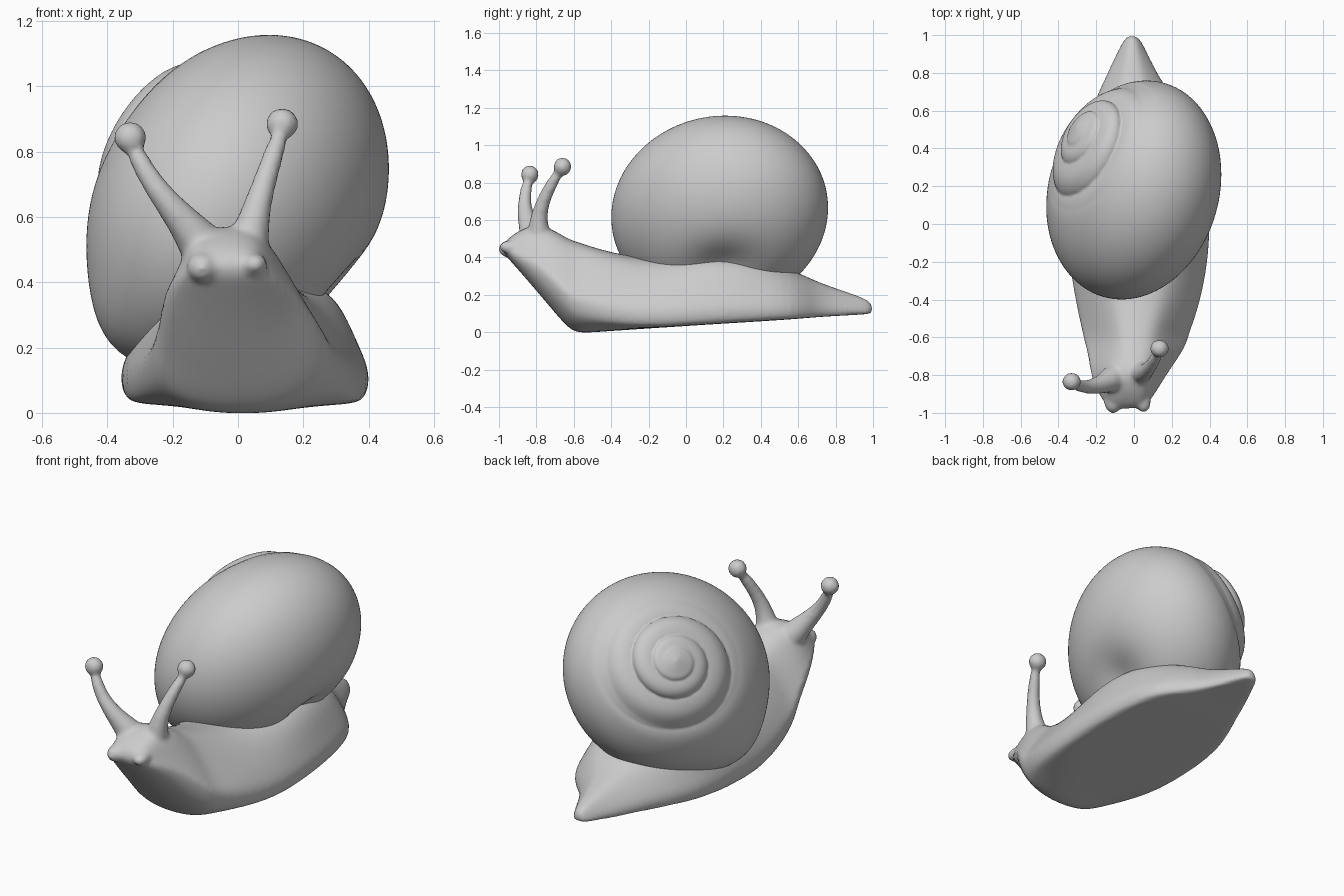
import bpy, bmesh
from math import sin, cos, pi, log2, exp
from mathutils import Vector, Matrix

if "Cube" in bpy.data.objects:
    bpy.data.objects.remove(bpy.data.objects["Cube"])


def finish(bm, name):
    bmesh.ops.recalc_face_normals(bm, faces=bm.faces)
    me = bpy.data.meshes.new(name)
    bm.to_mesh(me)
    bm.free()
    for p in me.polygons:
        p.use_smooth = True
    ob = bpy.data.objects.new(name, me)
    bpy.context.collection.objects.link(ob)
    return ob


def loft(bm, rings):
    """Skin a list of closed rings and cap both ends."""
    vs = [[bm.verts.new(p) for p in r] for r in rings]
    n = len(vs[0])
    for a, b in zip(vs, vs[1:]):
        for i in range(n):
            j = (i + 1) % n
            bm.faces.new((a[i], a[j], b[j], b[i]))
    bm.faces.new(vs[0])
    bm.faces.new(vs[-1])


def tube(bm, path, radii, sides=12):
    """Tapered tube along a path of points."""
    pts = [Vector(p) for p in path]
    rings = []
    for i, (p, r) in enumerate(zip(pts, radii)):
        d = (pts[min(i + 1, len(pts) - 1)] - pts[max(i - 1, 0)]).normalized()
        a = d.cross(Vector((0, 1, 0))).normalized()
        b = d.cross(a)
        rings.append([p + r * (cos(2 * pi * k / sides) * a + sin(2 * pi * k / sides) * b)
                      for k in range(sides)])
    loft(bm, rings)


def ball(bm, centre, size):
    m = Matrix.Translation(centre) @ Matrix.Diagonal((*size, 1))
    bmesh.ops.create_uvsphere(bm, u_segments=16, v_segments=10, radius=1, matrix=m)


# body: sections along y -> (y, centre x, base half width, top half width, bottom z, top z)
sections = [
    (-0.98, -0.04, 0.09, 0.07, 0.425, 0.475),
    (-0.92, -0.04, 0.14, 0.10, 0.36, 0.53),
    (-0.80, -0.03, 0.20, 0.11, 0.22, 0.59),
    (-0.70, 0.00, 0.24, 0.11, 0.10, 0.545),
    (-0.63, 0.01, 0.27, 0.12, 0.02, 0.50),
    (-0.58, 0.01, 0.28, 0.12, -0.01, 0.485),
    (-0.45, 0.02, 0.32, 0.15, 0.002, 0.44),
    (-0.20, 0.025, 0.37, 0.20, 0.02, 0.385),
    (0.10, 0.02, 0.385, 0.26, 0.04, 0.43),
    (0.35, 0.02, 0.36, 0.24, 0.055, 0.41),
    (0.58, 0.045, 0.28, 0.15, 0.07, 0.33),
    (0.69, 0.00, 0.19, 0.09, 0.08, 0.275),
    (0.80, -0.01, 0.13, 0.06, 0.087, 0.235),
    (0.95, -0.01, 0.06, 0.03, 0.095, 0.185),
    (1.00, -0.01, 0.028, 0.015, 0.10, 0.155),
]
# half profile: (blend from top width to base width, scale, height, extra height at rounded front)
half = [(1, 0.45, 0, 0), (1, 0.88, 0, 0.15), (1, 0.98, 0.02, 0.25), (1, 1.02, 0.22, 0.18),
        (1, 0.93, 0.42, 0.05), (0.5, 1.0, 0.66, 0), (0, 1.05, 0.88, 0), (0, 0.55, 1.0, 0)]


def section(y, cx, wb, wt, zb, zt):
    k_round = min(1.0, max(0.0, (-0.3 - y) / 0.3))
    right = [((wt + (wb - wt) * k) * s, zb + (zt - zb) * (v + e * k_round))
             for k, s, v, e in half]
    left = [(-x, z) for x, z in reversed(right)]
    return [(cx + x, y, z) for x, z in right + left]


bm = bmesh.new()
loft(bm, [section(*s) for s in sections])

# eye stalks with round tips
tube(bm, [(-0.08, -0.80, 0.47), (-0.14, -0.835, 0.555), (-0.205, -0.86, 0.63),
          (-0.275, -0.865, 0.72), (-0.33, -0.84, 0.83)], [0.09, 0.062, 0.044, 0.034, 0.03])
ball(bm, (-0.33, -0.835, 0.843), (0.052, 0.05, 0.05))
tube(bm, [(0.02, -0.78, 0.47), (0.04, -0.79, 0.555), (0.06, -0.785, 0.64),
          (0.095, -0.745, 0.75), (0.135, -0.67, 0.87)], [0.08, 0.058, 0.043, 0.034, 0.03])
ball(bm, (0.135, -0.66, 0.885), (0.052, 0.05, 0.05))

# short lower feelers on the snout
ball(bm, (-0.11, -0.94, 0.445), (0.05, 0.065, 0.048))
ball(bm, (0.05, -0.94, 0.455), (0.042, 0.062, 0.035))

body = finish(bm, "snail_body")
sub = body.modifiers.new("subdivide", 'SUBSURF')
sub.levels = sub.render_levels = 2
rem = body.modifiers.new("fuse", 'REMESH')
rem.mode = 'VOXEL'
rem.voxel_size = 0.013
rem.use_smooth_shade = True
smo = body.modifiers.new("soften", 'SMOOTH')
smo.factor = 0.5
smo.iterations = 5

# shell: skewed ellipsoid with its pole at the spire, carved by a spiral groove
centre = Vector((0.0, 0.18, 0.64))
skew = Matrix(((0.458, 0.036, 0.05), (0.036, 0.578, 0.012), (0.05, 0.012, 0.515)))
axis = (skew.inverted() @ (Vector((-0.30, 0.51, 0.92)) - centre)).normalized()
up = (Vector((0, 0, 1)) - axis * axis.z).normalized()
side = up.cross(axis)
hollow = Vector((0.72, 0.0, -0.68)).normalized()
swell = Vector((-0.68, -0.2, -0.7)).normalized()


def smooth(a, b, x):
    t = min(1.0, max(0.0, (x - a) / (b - a)))
    return t * t * (3 - 2 * t)


def shell_point(theta, phi):
    d = axis * cos(theta) + (-cos(phi) * up - sin(phi) * side) * sin(theta)
    lift = 0.17 * max(0.0, 1 - theta / 0.7) ** 1.1
    f = (log2(max(theta, 0.01) / 0.35) - phi / (2 * pi)) % 1.0
    bulge = max(0.0, sin(pi * f ** 1.3)) ** 0.6
    fade = smooth(0.08, 0.2, theta) * (1 - smooth(0.5, 0.9, theta))
    groove = 0.065 * min(1.0, theta / 0.45) * fade * (1 - bulge)
    dent = 0.16 * exp(-(d.angle(hollow) / 0.33) ** 2)
    bump = 0.08 * exp(-(d.angle(swell) / 0.4) ** 2)
    return centre + skew @ d * (1 + lift - groove - dent + bump)


ROWS, COLS = 150, 144
bm = bmesh.new()
loft(bm, [[shell_point(0.015 + (pi - 0.03) * (i / ROWS) ** 1.5, 2 * pi * j / COLS)
           for j in range(COLS)] for i in range(ROWS + 1)])
finish(bm, "shell")
